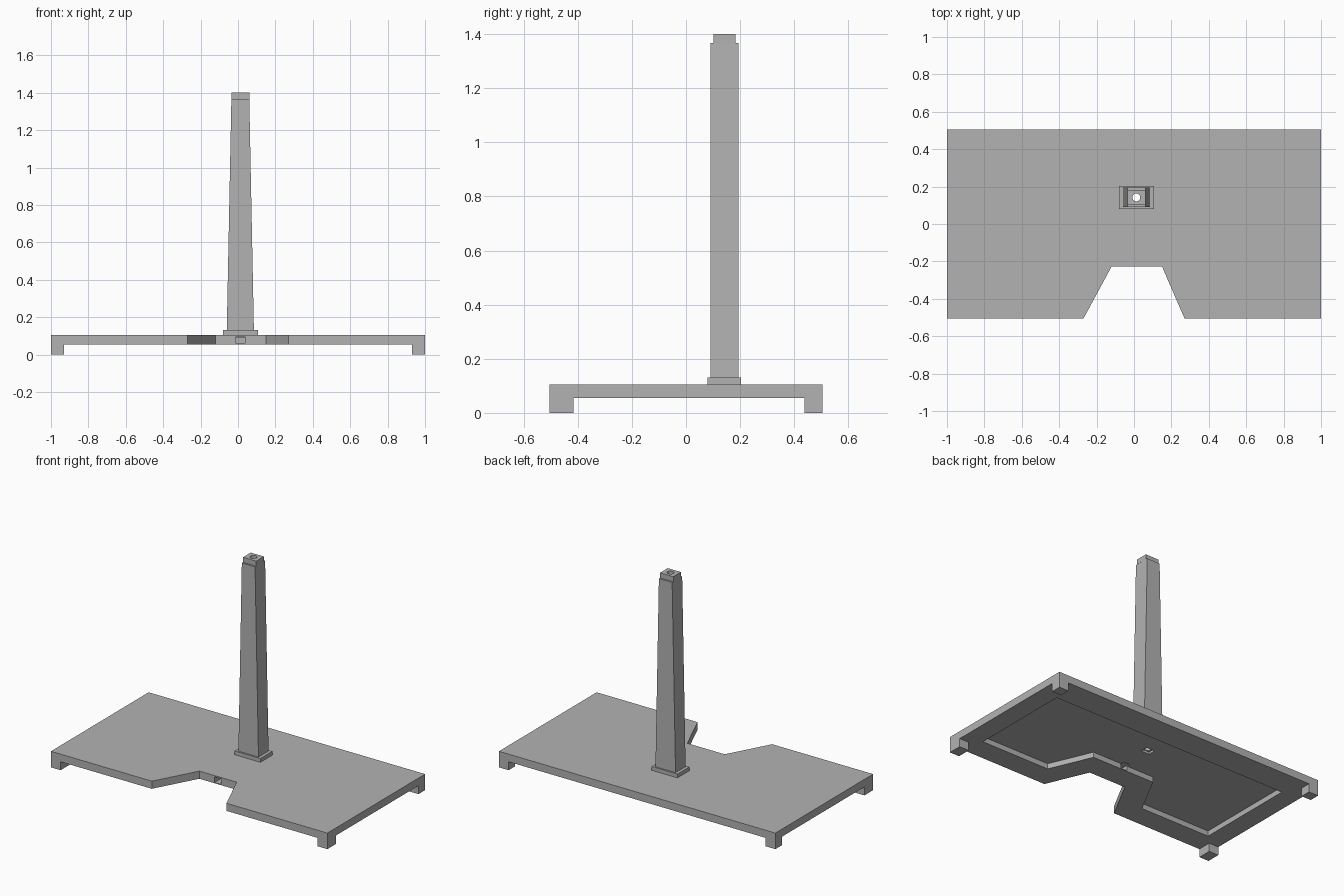
import bpy
import bmesh
import math

cube = bpy.data.objects.get("Cube")
if cube:
    bpy.data.objects.remove(cube, do_unlink=True)

grey = bpy.data.materials.new("plain grey")
grey.use_nodes = True
COLOUR = (0.45, 0.45, 0.45, 1)
grey.diffuse_color = COLOUR
grey.node_tree.nodes["Principled BSDF"].inputs["Base Color"].default_value = COLOUR


def prism(name, outline, z0, z1, top_scale=(1, 1), centre=(0, 0)):
    """Extrude an outline upwards, optionally tapering it about a centre."""
    bm = bmesh.new()
    base = bm.faces.new([bm.verts.new((x, y, z0)) for x, y in outline])
    lid = bmesh.ops.extrude_face_region(bm, geom=[base])["geom"]
    for v in (g for g in lid if isinstance(g, bmesh.types.BMVert)):
        v.co.x = centre[0] + (v.co.x - centre[0]) * top_scale[0]
        v.co.y = centre[1] + (v.co.y - centre[1]) * top_scale[1]
        v.co.z = z1
    bmesh.ops.recalc_face_normals(bm, faces=bm.faces)
    mesh = bpy.data.meshes.new(name)
    bm.to_mesh(mesh)
    bm.free()
    mesh.materials.append(grey)
    obj = bpy.data.objects.new(name, mesh)
    bpy.context.collection.objects.link(obj)
    return obj


def rect(x0, x1, y0, y1):
    return [(x0, y0), (x1, y0), (x1, y1), (x0, y1)]


def circle(cx, cy, r, n=24):
    steps = [2 * math.pi * i / n for i in range(n)]
    return [(cx + r * math.cos(a), cy + r * math.sin(a)) for a in steps]


def cut(target, cutter):
    """Subtract a cutter and remove it."""
    cutter.hide_render = True
    mod = target.modifiers.new("cut", "BOOLEAN")
    mod.operation = "DIFFERENCE"
    mod.solver = "EXACT"
    mod.object = cutter
    bpy.context.view_layer.objects.active = target
    bpy.ops.object.modifier_apply(modifier=mod.name)
    bpy.data.objects.remove(cutter, do_unlink=True)


UNDER, DECK = 0.055, 0.105      # base plate heights
D = 0.505                       # half depth of the base
PX, PY = 0.0125, 0.142          # post centre

# Base plate with a notch in its front edge
base = prism("base_plate", [
    (-1, -D), (-0.27, -D), (-0.12, -0.228), (0.15, -0.228),
    (0.27, -D), (1, -D), (1, D), (-1, D)], UNDER, DECK)

# Recess under the plate, following the notch
cut(base, prism("recess_cutter", [
    (-0.87, -0.355), (-0.36, -0.355), (-0.21, -0.075), (0.25, -0.075),
    (0.37, -0.355), (0.87, -0.355), (0.87, 0.325), (-0.87, 0.325)],
    0, DECK - 0.015))

# Cable slot through the notch wall and cable hole below the post
cut(base, prism("slot_cutter", rect(-0.01, 0.037, -0.3, -0.05), 0.06, 0.097))
cut(base, prism("hole_cutter", rect(PX - 0.03, PX + 0.03, PY - 0.025, PY + 0.025),
                0, 0.2))

# Feet, a little deeper at the front
for side, sx in (("right", -1), ("left", 1)):
    for end, y0, y1 in (("front", -D, -0.415), ("back", 0.437, D)):
        x0, x1 = sorted((sx, sx * 0.93))
        prism(f"{end}_{side}_foot", rect(x0, x1, y0, y1), 0, UNDER)

# Post: collar, tapered shaft and cap, each with a cable bore
parts = [
    ("post_collar", 0.0935, 0.062, DECK, 0.13, (1, 1)),
    ("post_shaft", 0.0725, 0.052, 0.13, 1.367, (0.66, 1)),
    ("post_cap", 0.048, 0.04, 1.367, 1.4, (1, 1)),
]
for name, hx, hy, z0, z1, taper in parts:
    part = prism(name, rect(PX - hx, PX + hx, PY - hy, PY + hy),
                 z0, z1, taper, (PX, PY))
    cut(part, prism("bore_cutter", circle(PX, PY, 0.021), z0 - 0.1, z1 + 0.1))
